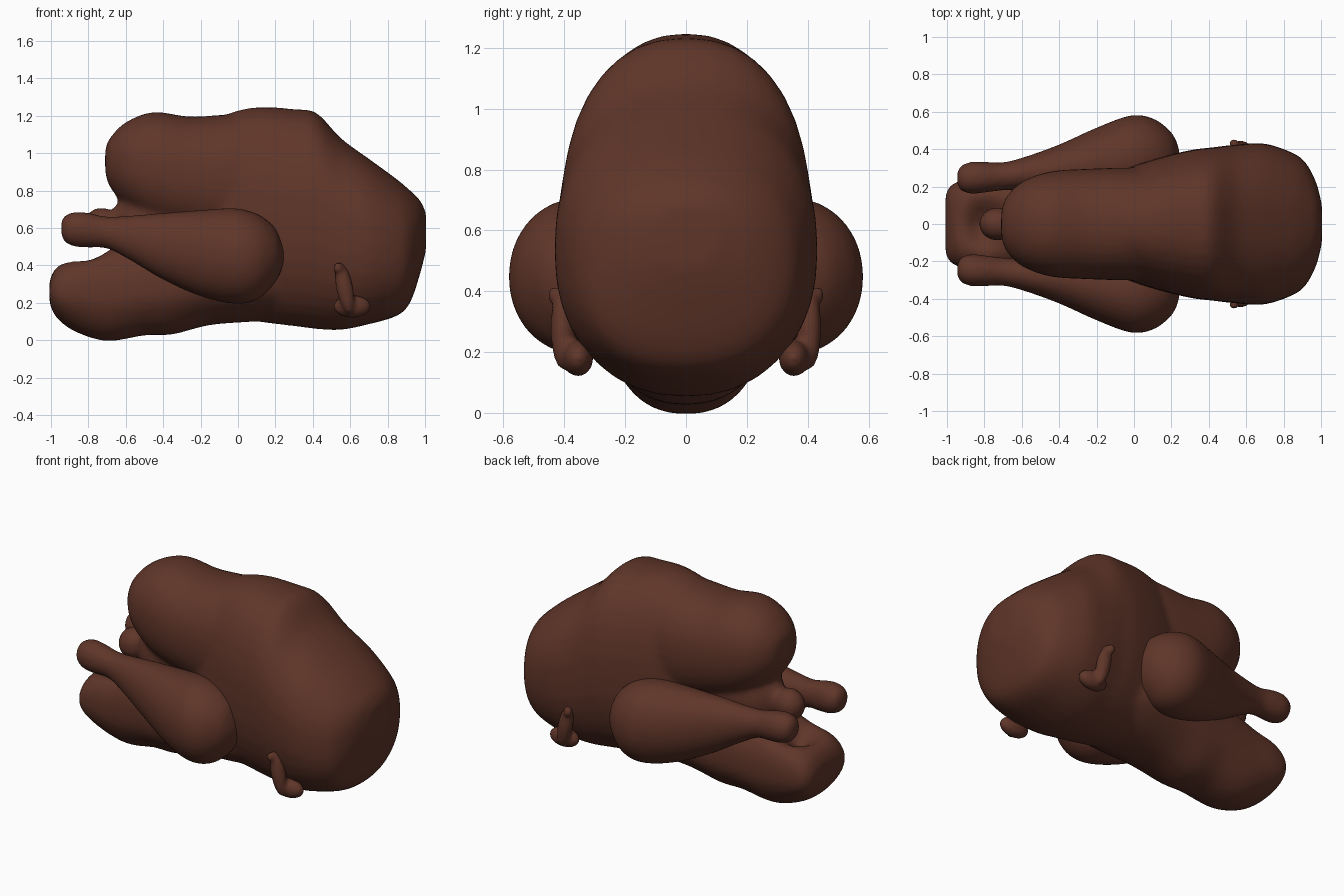
import bpy, bmesh, math
from mathutils import Vector, Matrix

if "Cube" in bpy.data.objects:
    bpy.data.objects.remove(bpy.data.objects["Cube"])

skin = bpy.data.materials.new("roasted brown")
skin.diffuse_color = (0.115, 0.036, 0.022, 1)
skin.use_nodes = True
skin.node_tree.nodes["Principled BSDF"].inputs["Base Color"].default_value = skin.diffuse_color


def spline(rows, steps=5):
    """Smooth Catmull-Rom interpolation through station rows."""
    out = []
    for i in range(len(rows) - 1):
        p0, p1 = rows[max(i - 1, 0)], rows[i]
        p2, p3 = rows[i + 1], rows[min(i + 2, len(rows) - 1)]
        for k in range(steps):
            t = k / steps
            out.append([0.5 * (2 * b + (c - a) * t + (2 * a - 5 * b + 4 * c - d) * t * t
                               + (3 * b - a - 3 * c + d) * t ** 3)
                        for a, b, c, d in zip(p0, p1, p2, p3)])
    return out + [list(rows[-1])]


def loft(bm, rows, power=2.3, side=1, n=36):
    """Rows: x, bottom z, top z, centre y, half width."""
    rings = []
    for x, zb, zt, yc, w in spline(rows):
        ring = []
        for i in range(n):
            a = 2 * math.pi * i / n
            c, s = math.cos(a), math.sin(a)
            y = yc + w * math.copysign(abs(c) ** (2 / power), c)
            z = (zb + zt) / 2 + (zt - zb) / 2 * math.copysign(abs(s) ** (2 / power), s)
            ring.append(bm.verts.new((x, y * side, z)))
        rings.append(ring)
    faces = [bm.faces.new((p[i], p[(i + 1) % n], q[(i + 1) % n], q[i]))
             for p, q in zip(rings, rings[1:]) for i in range(n)]
    faces += [bm.faces.new(rings[0]), bm.faces.new(rings[-1])]
    bmesh.ops.recalc_face_normals(bm, faces=faces)
    return [v for r in rings for v in r]


def ball(bm, loc, size, tilt=0):
    m = Matrix.Translation(loc) @ Matrix.Rotation(tilt, 4, 'Y') @ Matrix.Diagonal((*size, 1))
    bmesh.ops.create_uvsphere(bm, u_segments=28, v_segments=16, radius=1, matrix=m)


def finish(bm, name, voxel, smooth):
    me = bpy.data.meshes.new(name)
    bm.to_mesh(me)
    bm.free()
    ob = bpy.data.objects.new(name, me)
    bpy.context.collection.objects.link(ob)
    me.materials.append(skin)
    me.shade_smooth()
    r = ob.modifiers.new("blend", 'REMESH')
    r.mode, r.voxel_size, r.use_smooth_shade = 'VOXEL', voxel, True
    s = ob.modifiers.new("soften", 'SMOOTH')
    s.factor, s.iterations = 0.5, smooth


# Body: breast, upper lobe and lower tail lobe blended together
bm = bmesh.new()
loft(bm, [(-.2, .3, 1.0, 0, .2), (-.08, .14, 1.19, 0, .28), (.1, .1, 1.245, 0, .345),
          (.3, .075, 1.235, 0, .395), (.42, .06, 1.215, 0, .41), (.55, .055, 1.08, 0, .425),
          (.7, .085, .97, 0, .43), (.85, .13, .86, 0, .38), (.92, .2, .80, 0, .325),
          (.975, .36, .745, 0, .22), (1.005, .48, .68, 0, .1)], 2.3)
loft(bm, [(-.71, .9, 1.02, 0, .06), (-.685, .82, 1.08, 0, .14), (-.6, .72, 1.165, 0, .225),
          (-.45, .62, 1.22, 0, .28), (-.25, .56, 1.195, 0, .295), (0, .5, 1.21, 0, .3),
          (.2, .5, 1.2, 0, .28)], 2.2)
tail = loft(bm, [(-1.008, .2, .32, 0, .16), (-.97, .12, .4, 0, .215), (-.87, .045, .48, 0, .24),
                 (-.7, -.005, .53, 0, .25), (-.5, .025, .56, 0, .27), (-.35, .03, .6, 0, .29),
                 (-.15, .08, .66, 0, .32), (.1, .1, .7, 0, .34), (.3, .12, .7, 0, .3)], 2.4)
# hollow on top of the tail lobe, and narrowed keel below
for v in tail:
    x, y, z = v.co
    if z > .25:
        v.co.z -= .16 * math.exp(-((x + .79) / .11) ** 2 - (y / .13) ** 2)
    else:
        v.co.z += .5 * y * y * min(1, (.25 - z) / .15)
ball(bm, (-.35, 0, .62), (.33, .2, .25))
ball(bm, (-.73, 0, .61), (.1, .09, .1))
ball(bm, (-.62, 0, .62), (.12, .08, .09))
finish(bm, "body", .02, 6)

# Drumsticks and wing stubs
for side, label in ((-1, "right"), (1, "left")):
    bm = bmesh.new()
    loft(bm, [(-.945, .57, .63, .245, .03), (-.925, .525, .665, .245, .065),
              (-.87, .5, .685, .247, .085), (-.8, .495, .68, .25, .082),
              (-.7, .49, .66, .255, .075), (-.58, .43, .665, .27, .09),
              (-.4, .325, .68, .29, .135), (-.2, .235, .695, .325, .19),
              (-.02, .195, .705, .355, .225), (.1, .215, .675, .36, .205),
              (.19, .295, .61, .35, .15), (.23, .37, .53, .345, .09),
              (.245, .43, .47, .34, .03)], 2.05, side)
    finish(bm, label + " drumstick", .015, 4)
    bm = bmesh.new()
    ball(bm, (.57, side * .405, .28), (.045, .04, .14), -.2)
    ball(bm, (.61, side * .355, .18), (.1, .05, .06))
    ball(bm, (.535, side * .43, .385), (.025, .025, .03))
    finish(bm, label + " wing stub", .012, 3)
